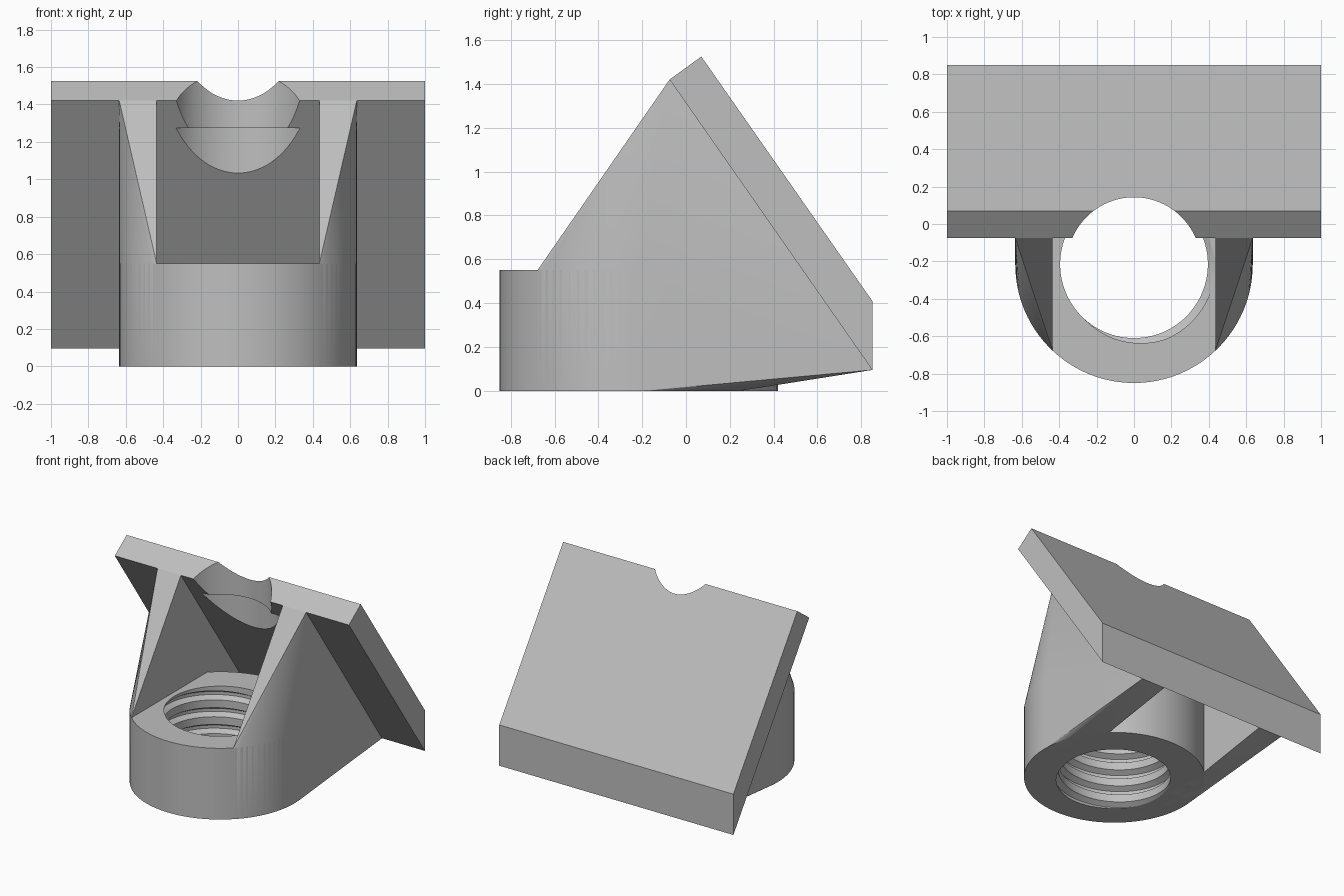
import bpy, bmesh
from math import sin, cos, pi, acos, tau, floor

if "Cube" in bpy.data.objects:
    bpy.data.objects.remove(bpy.data.objects["Cube"], do_unlink=True)

CY = -0.215                  # bore axis
R_OUT, R_IN = 0.635, 0.395   # collar radii
H = 0.55                     # collar height
INNER_X = 0.435              # inner wall of the gussets
PITCH, DEPTH = 0.13, 0.04    # internal thread

gray = bpy.data.materials.new("light gray")
gray.use_nodes = True
gray.diffuse_color = (0.52, 0.52, 0.52, 1)
gray.node_tree.nodes["Principled BSDF"].inputs["Base Color"].default_value = gray.diffuse_color


def make(name, bm, smooth=None):
    bmesh.ops.recalc_face_normals(bm, faces=bm.faces[:])
    mesh = bpy.data.meshes.new(name)
    bm.to_mesh(mesh)
    bm.free()
    mesh.materials.append(gray)
    ob = bpy.data.objects.new(name, mesh)
    bpy.context.collection.objects.link(ob)
    bpy.ops.object.select_all(action='DESELECT')
    ob.select_set(True)
    bpy.context.view_layer.objects.active = ob
    if smooth:
        bpy.ops.object.shade_smooth_by_angle(angle=smooth)
    return ob


def cylinder(name, r, z0, z1):
    bm = bmesh.new()
    bmesh.ops.create_cone(bm, cap_ends=True, segments=96, radius1=r, radius2=r, depth=z1 - z0)
    bmesh.ops.translate(bm, verts=bm.verts, vec=(0, CY, (z0 + z1) / 2))
    return make(name, bm)


# Threaded collar: the bore radius follows a helical trapezoid groove
def bore_radius(z, a):
    phase = (z - H) / PITCH - (a + 0.6) / tau
    d = abs(phase - floor(phase + 0.5))
    return R_IN + DEPTH * min(1, max(0, (0.27 - d) / 0.18))


SEG = 96
stops = (-0.27, -0.09, 0.09, 0.27)     # groove corners within one pitch
bm = bmesh.new()
columns = []
for i in range(SEG + 1):
    a = tau * i / SEG
    profile = [(R_OUT, H), (R_OUT, 0)]
    for turn in range(-7, 3):
        for s in stops:
            z = H + PITCH * (turn + s + (a + 0.6) / tau)
            z = min(H, max(0, z))
            profile.append((bore_radius(z, a), z))
    columns.append([bm.verts.new((r * cos(a), CY + r * sin(a), z)) for r, z in profile])
for c0, c1 in zip(columns, columns[1:]):
    for k in range(len(c0)):
        n = (k + 1) % len(c0)
        bm.faces.new((c0[k], c1[k], c1[n], c0[n]))
bmesh.ops.remove_doubles(bm, verts=bm.verts[:], dist=0.0002)
make("threaded_collar", bm, 0.4)

# Sloped plate, extruded across the full width
bm = bmesh.new()
section = [(-0.075, 1.42), (0.07, 1.525), (0.85, 0.41), (0.85, 0.095)]
face = bm.faces.new([bm.verts.new((-1, y, z)) for y, z in section])
ext = bmesh.ops.extrude_face_region(bm, geom=[face])
bmesh.ops.translate(bm, vec=(2, 0, 0),
                    verts=[v for v in ext["geom"] if isinstance(v, bmesh.types.BMVert)])
plate = make("sloped_plate", bm)

# Stepped clearance notch through the top of the plate
for r, z0, z1 in ((0.41, 0.9, 1.275), (0.358, 1.2, 1.8)):
    cutter = cylinder("notch_cutter", r, z0, z1)
    cutter.hide_render = True
    mod = plate.modifiers.new("notch", 'BOOLEAN')
    mod.operation = 'DIFFERENCE'
    mod.solver = 'EXACT'
    mod.object = cutter
    bpy.context.view_layer.objects.active = plate
    bpy.ops.object.modifier_apply(modifier=mod.name)
    bpy.data.objects.remove(cutter, do_unlink=True)
bpy.ops.object.select_all(action='DESELECT')
plate.select_set(True)
bpy.context.view_layer.objects.active = plate
bpy.ops.object.shade_smooth_by_angle(angle=0.4)

# Gussets: hull from a side slice of the collar to a strip on the plate
span = acos(INNER_X / R_OUT)
for side, name in ((1, "left_gusset"), (-1, "right_gusset")):
    bm = bmesh.new()
    for i in range(29):
        a = span * (i / 14 - 1)
        for z in (0, H):
            bm.verts.new((side * R_OUT * cos(a), CY + R_OUT * sin(a), z))
    for x in (INNER_X, R_OUT):
        for y, z in (section[0], section[3]):
            bm.verts.new((side * x, y, z))
    hull = bmesh.ops.convex_hull(bm, input=bm.verts[:])
    bmesh.ops.delete(bm, geom=[v for v in bm.verts if not v.link_faces], context='VERTS')
    make(name, bm, 0.3)
